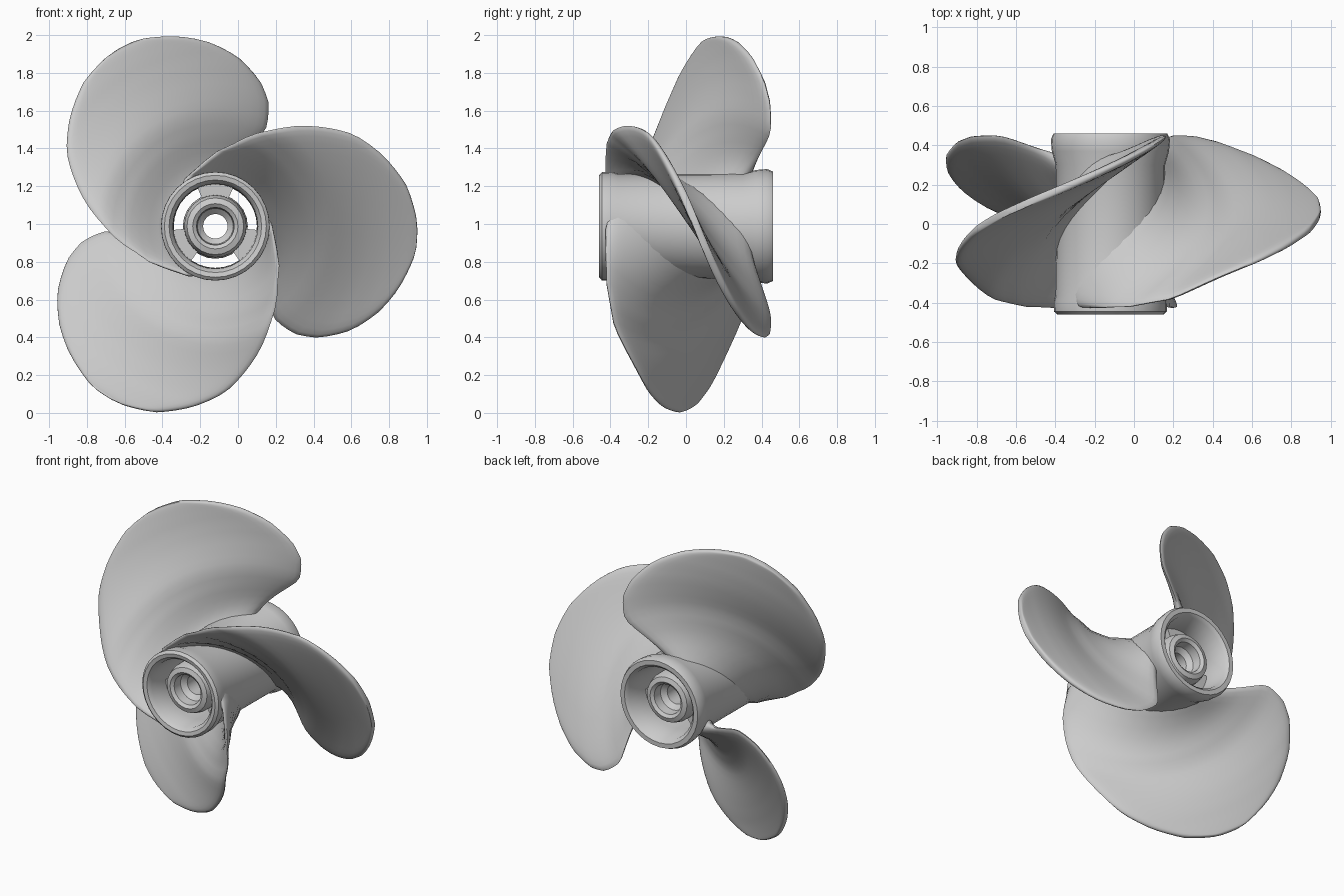
import bpy, bmesh, math

if "Cube" in bpy.data.objects:
    bpy.data.objects.remove(bpy.data.objects["Cube"])

CX, CZ = -0.12, 0.988          # propeller shaft line (runs along y)


def point(r, a, y):
    return (CX + r * math.cos(a), y, CZ + r * math.sin(a))


def finish(bm, name, angle=40):
    bmesh.ops.recalc_face_normals(bm, faces=bm.faces)
    me = bpy.data.meshes.new(name)
    bm.to_mesh(me)
    bm.free()
    ob = bpy.data.objects.new(name, me)
    bpy.context.collection.objects.link(ob)
    bpy.ops.object.select_all(action='DESELECT')
    ob.select_set(True)
    bpy.context.view_layer.objects.active = ob
    bpy.ops.object.shade_smooth_by_angle(angle=math.radians(angle))
    return ob


def skin(rings, name, wrap, angle=40):
    """Join closed rings of points; wrap joins last to first, else cap ends."""
    bm = bmesh.new()
    rows = [[bm.verts.new(p) for p in ring] for ring in rings]
    n = len(rows[0])
    pairs = list(zip(rows, rows[1:])) + ([(rows[-1], rows[0])] if wrap else [])
    for a, b in pairs:
        for j in range(n):
            k = (j + 1) % n
            bm.faces.new((a[j], a[k], b[k], b[j]))
    if not wrap:
        # caps as strips between the two sides, so curved roots stay curved
        for row in (rows[0], rows[-1]):
            for j in range(n // 2):
                ids = dict.fromkeys((j, j + 1, n - j - 1, (n - j) % n))
                bm.faces.new([row[i] for i in ids])
    return finish(bm, name, angle)


def lathe(profile, name, a0=0.0, a1=360.0, n=32):
    """Turn a closed (radius, y) profile around the shaft line."""
    full = a1 - a0 >= 360
    steps = n if full else n + 1
    rings = []
    for i in range(steps):
        a = math.radians(a0 + (a1 - a0) * i / n)
        rings.append([point(r, a, y) for r, y in profile])
    return skin(rings, name, full)


def interp(table, r):
    for p, q in zip(table, table[1:]):
        if r <= q[0]:
            f = max(0, (r - p[0]) / (q[0] - p[0]))
            return [a + (b - a) * f for a, b in zip(p, q)][1:]
    return table[-1][1:]


# Blade edges: radius, angle in degrees, y
LEAD = [(.25, 138, -.40), (.30, 121, -.42), (.34, 101, -.425), (.45, 77, -.42),
        (.60, 58.5, -.38), (.676, 51.6, -.33), (.77, 43, -.265), (.88, 33.5, -.195),
        (.963, 23, -.12), (1.036, 12, -.035), (1.064, 3, .035), (1.07, -1, .06)]
TRAIL = [(.25, -33, .33), (.32, -41, .36), (.42, -50, .40), (.527, -56.6, .44),
         (.594, -57.4, .45), (.708, -53.6, .445), (.80, -47.5, .415), (.906, -37.4, .345),
         (.98, -27.3, .267), (1.025, -18.8, .20), (1.064, -9, .125), (1.07, -6, .095)]


def blade(name, turn):
    rows, m = 26, 20
    rings = []
    for i in range(rows + 1):
        u = i / rows
        r = .25 + .82 * math.sin(u * math.pi / 2)
        (la, ly), (ta, ty) = interp(LEAD, r), interp(TRAIL, r)
        half = .021 + .05 * max(0, (.43 - r) / .18) ** 2   # thick root fillet
        half *= math.sqrt(1.02 - u ** 14)
        front, back = [], []
        for j in range(m + 1):
            s = (1 - math.cos(math.pi * j / m)) / 2
            a = math.radians(la + (ta - la) * s + turn)
            y = ly + (ty - ly) * s
            h = half * math.sqrt(max(0, 1 - abs(2 * s - 1) ** 12))
            slope = .43 / max(r, .3)                       # helical pitch
            ln = math.hypot(1, slope)
            for side, out in ((-1, front), (1, back)):
                d = side * h / ln
                x0, y0, z0 = point(r, a, y + d)
                y0 = max(-.45, min(.458, y0))
                out.append((x0 - math.sin(a) * slope * d, y0,
                            z0 + math.cos(a) * slope * d))
        rings.append(front + back[-2:0:-1])
    return skin(rings, name, False, 60)


for k in range(3):
    blade(f"blade_{k + 1}", 120 * k)

# Outer hub barrel with rounded front lip and flared back lip
lathe([(.225, -.43), (.245, -.455), (.27, -.46), (.287, -.445), (.288, -.39),
       (.278, -.36), (.276, 0), (.278, .30), (.298, .37), (.303, .43), (.29, .46),
       (.26, .46), (.24, .44), (.222, .30), (.22, 0), (.222, -.30)], "hub_barrel")

# Inner sleeve with a stepped bore
lathe([(.065, -.28), (.095, -.31), (.10, -.37), (.12, -.385), (.15, -.375),
       (.165, -.33), (.172, 0), (.165, .33), (.15, .375), (.12, .385),
       (.10, .37), (.095, .31), (.065, .28)], "inner_sleeve", n=24)

# Three spokes joining sleeve and barrel
for k in range(3):
    c = 90 + 120 * k
    lathe([(.15, -.29), (.235, -.29), (.235, .29), (.15, .29)],
          f"spoke_{k + 1}", c - 25, c + 25, 6)
